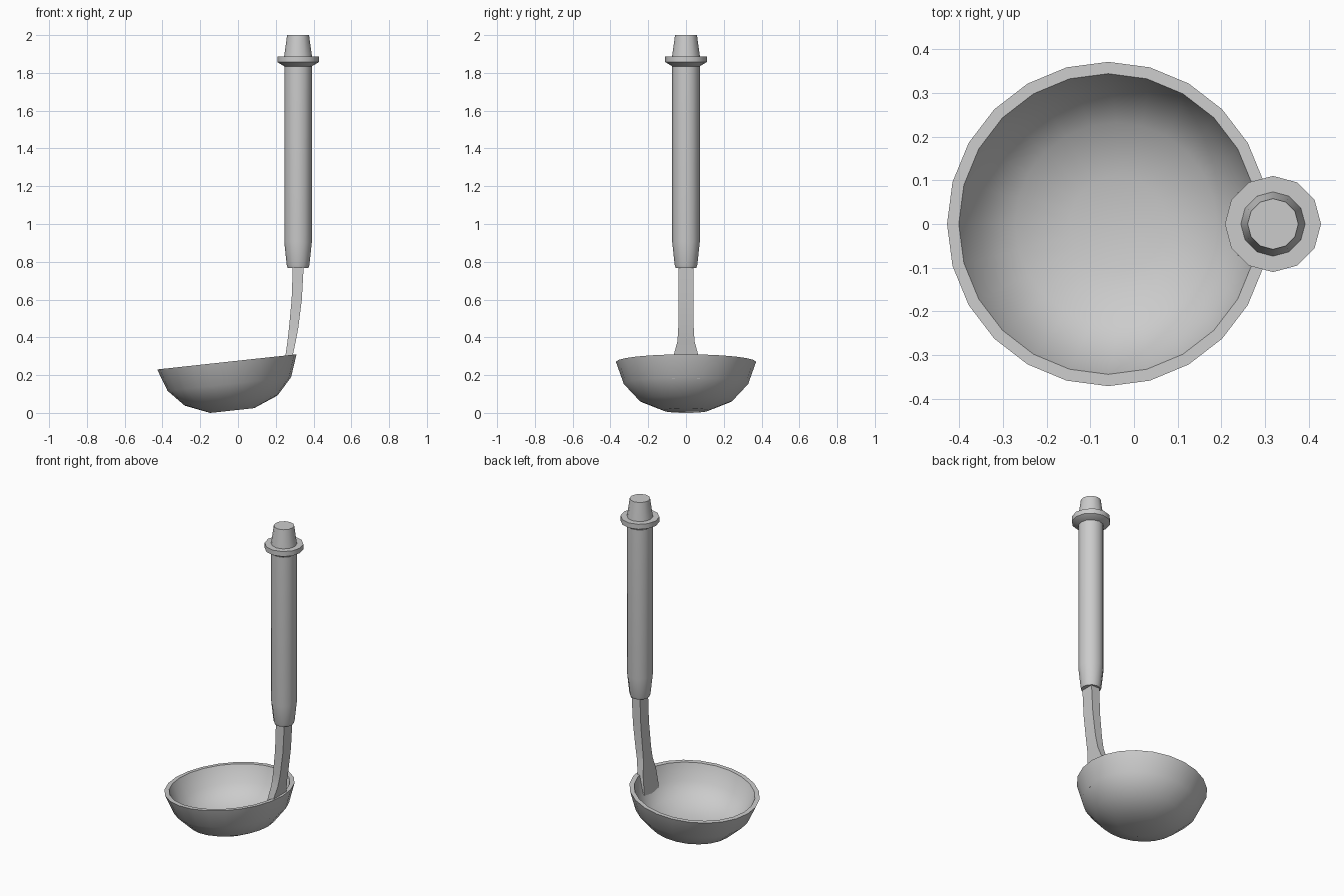
import bpy, bmesh, math
from mathutils import Vector, Matrix

if "Cube" in bpy.data.objects:
    bpy.data.objects.remove(bpy.data.objects["Cube"], do_unlink=True)

# Single metal colour
steel = bpy.data.materials.new("grey_steel")
steel.use_nodes = True
grey = (0.6, 0.6, 0.6, 1)
steel.diffuse_color = grey
steel.node_tree.nodes["Principled BSDF"].inputs["Base Color"].default_value = grey


def finish(name, bm):
    """Turn a bmesh into a smooth shaded object with sharp edges kept."""
    bmesh.ops.recalc_face_normals(bm, faces=bm.faces)
    mesh = bpy.data.meshes.new(name)
    bm.to_mesh(mesh)
    bm.free()
    mesh.materials.append(steel)
    obj = bpy.data.objects.new(name, mesh)
    bpy.context.collection.objects.link(obj)
    bpy.ops.object.select_all(action="DESELECT")
    obj.select_set(True)
    bpy.context.view_layer.objects.active = obj
    bpy.ops.object.shade_smooth_by_angle(angle=math.radians(40))
    return obj


def loft(name, rings):
    """Skin a list of equal-length point rings and cap both ends."""
    bm = bmesh.new()
    loops = [[bm.verts.new(p) for p in ring] for ring in rings]
    for a, b in zip(loops, loops[1:]):
        for i in range(len(a)):
            j = (i + 1) % len(a)
            bm.faces.new((a[i], a[j], b[j], b[i]))
    bm.faces.new(loops[0])
    bm.faces.new(loops[-1])
    return finish(name, bm)


def revolve(name, profile, sides, place):
    """Revolve (radius, height) points round the local z axis."""
    turns = [2 * math.pi * i / sides for i in range(sides)]
    return loft(name, [[place @ Vector((r * math.cos(t), r * math.sin(t), z))
                        for t in turns] for r, z in profile])


# Bowl: outer wall up to the rim, then the shallower inner wall, tilted
tilt = Matrix.Translation((-0.059, 0, 0.27)) @ Matrix.Rotation(math.radians(-6.2), 4, "Y")
outer = [(0.117, -0.259), (0.247, -0.206), (0.329, -0.118), (0.371, 0)]
inner = [(0.344, 0), (0.306, -0.1), (0.232, -0.168), (0.11, -0.207)]
revolve("bowl", outer + inner, 24, tilt)

# Handle parts share one upright axis
axis = Matrix.Translation((0.318, 0, 0))
revolve("handle_grip", [(0.055, 0.768), (0.06, 0.783), (0.073, 0.905), (0.073, 1.84)], 12, axis)
revolve("handle_collar", [(0.073, 1.835), (0.11, 1.857), (0.11, 1.888), (0.074, 1.888)], 12, axis)
revolve("handle_end_cap", [(0.074, 1.885), (0.058, 2.0)], 12, axis)

# Flat bar stem, flaring where it joins the bowl: (z, inner x, outer x, half width)
stations = [(0.18, 0.235, 0.268, 0.073), (0.31, 0.252, 0.291, 0.064),
            (0.38, 0.262, 0.306, 0.045), (0.45, 0.27, 0.319, 0.041),
            (0.6, 0.284, 0.338, 0.04), (0.8, 0.291, 0.349, 0.04)]
loft("stem", [[(a, -w, z), (b, -w, z), (b, w, z), (a, w, z)] for z, a, b, w in stations])
